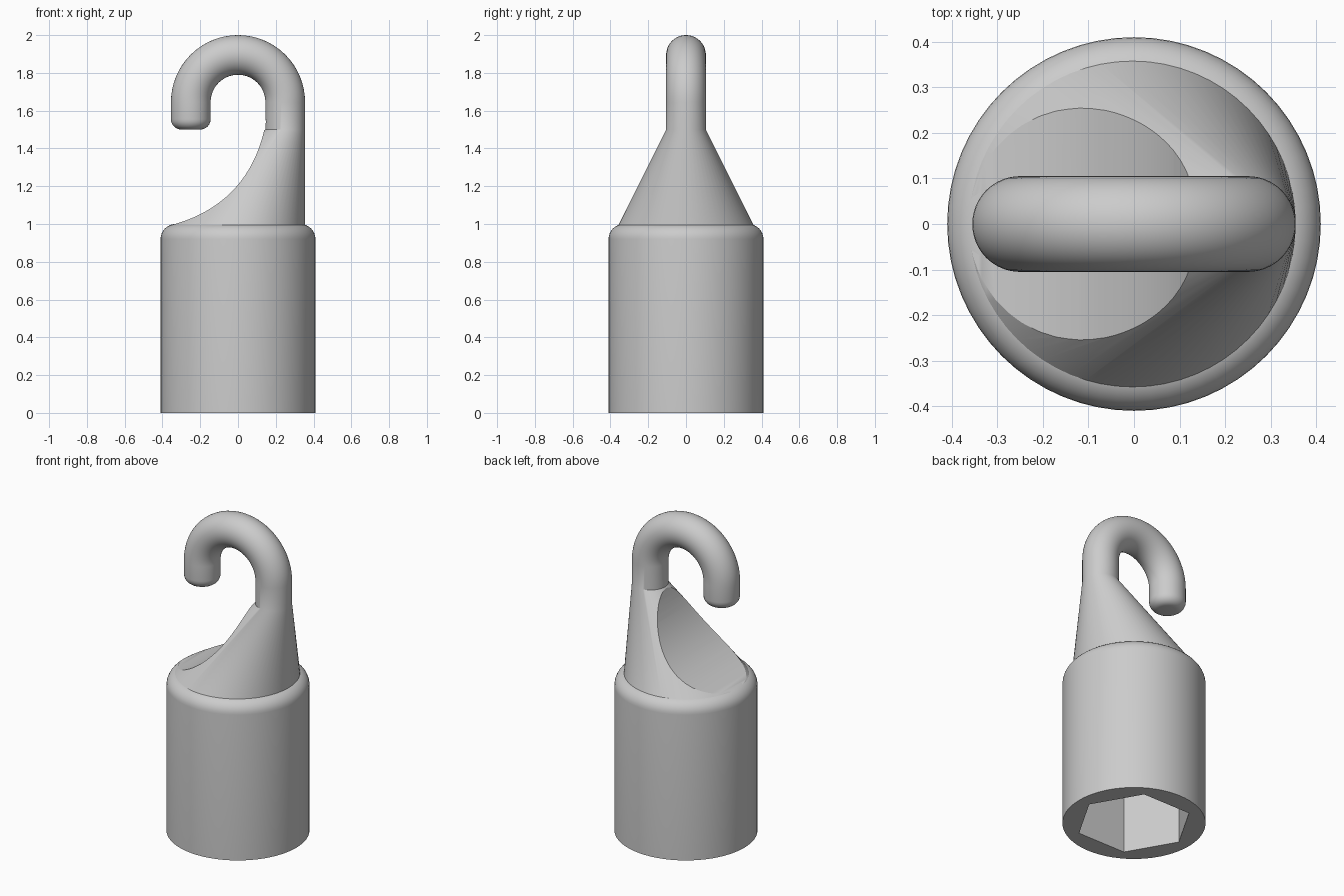
import bpy, bmesh, math
from mathutils import Vector

if "Cube" in bpy.data.objects:
    bpy.data.objects.remove(bpy.data.objects["Cube"])

SEG = 64
grey = bpy.data.materials.new("plain grey")
grey.diffuse_color = (0.6, 0.6, 0.6, 1)
grey.use_nodes = True
grey.node_tree.nodes["Principled BSDF"].inputs["Base Color"].default_value = grey.diffuse_color


def loft(name, rings):
    """Closed solid skinned through a list of equal-length point rings."""
    bm = bmesh.new()
    loops = [[bm.verts.new(p) for p in ring] for ring in rings]
    n = len(loops[0])
    for a, b in zip(loops, loops[1:]):
        for i in range(n):
            j = (i + 1) % n
            bm.faces.new((a[i], a[j], b[j], b[i]))
    bm.faces.new(loops[0][::-1])
    bm.faces.new(loops[-1])
    bmesh.ops.recalc_face_normals(bm, faces=bm.faces)
    me = bpy.data.meshes.new(name)
    bm.to_mesh(me)
    bm.free()
    me.materials.append(grey)
    ob = bpy.data.objects.new(name, me)
    bpy.context.collection.objects.link(ob)
    return ob


def ring(center, radius, tilt=0.0, n=SEG):
    """Circle whose local x axis is tilted in the xz plane."""
    u = Vector((math.cos(tilt), 0, math.sin(tilt)))
    v = Vector((0, 1, 0))
    c = Vector(center)
    return [c + radius * (math.cos(a) * u + math.sin(a) * v)
            for a in (2 * math.pi * i / n for i in range(n))]


def carve(ob, cutter):
    mod = ob.modifiers.new("cut", 'BOOLEAN')
    mod.operation = 'DIFFERENCE'
    mod.solver = 'EXACT'
    mod.object = cutter
    bpy.ops.object.select_all(action='DESELECT')
    bpy.context.view_layer.objects.active = ob
    ob.select_set(True)
    bpy.ops.object.modifier_apply(modifier=mod.name)
    bpy.data.objects.remove(cutter)
    bpy.ops.object.shade_smooth_by_angle(angle=math.radians(30))


# Cylindrical body with a rounded shoulder
R, FILLET = 0.41, 0.08
rings = [ring((0, 0, 0), R)]
for k in range(9):
    a = k * math.pi / 16
    rings.append(ring((0, 0, 1 - FILLET + FILLET * math.sin(a)),
                      R - FILLET + FILLET * math.cos(a)))
body = loft("socket_body", rings)

# Hexagonal socket in the underside
carve(body, loft("hex_cutter", [ring((0, 0, z), 0.335, 0, 6) for z in (-0.1, 0.8)]))

# Slanted neck running into the round hook
TUBE, BEND, ZC, TIP, EDGE = 0.105, 0.25, 1.645, 1.50, 0.055
rings = [ring((-0.005, 0, 0.99), 0.36), ring((BEND, 0, 1.5), TUBE)]
for k in range(33):
    a = math.pi * k / 32
    rings.append(ring((BEND * math.cos(a), 0, ZC + BEND * math.sin(a)), TUBE, a))
for k in range(7):                      # rounded tip
    a = k * math.pi / 12
    rings.append(ring((-BEND, 0, TIP + EDGE - EDGE * math.sin(a)),
                      TUBE - EDGE + EDGE * math.cos(a), math.pi))
hook = loft("neck_and_hook", rings)

# Curved scoop that opens the throat below the hook
p0, p1, p2 = Vector((-0.37, 0.99)), Vector((0.07, 1.10)), Vector((0.15, 1.55))
curve = [(1 - t) ** 2 * p0 + 2 * t * (1 - t) * p1 + t * t * p2
         for t in (i / 24 for i in range(25))]
curve += [Vector((-0.42, 1.04)), Vector((-0.42, 0.97))]
carve(hook, loft("scoop_cutter", [[(p.x, y, p.y) for p in curve] for y in (-0.6, 0.6)]))
